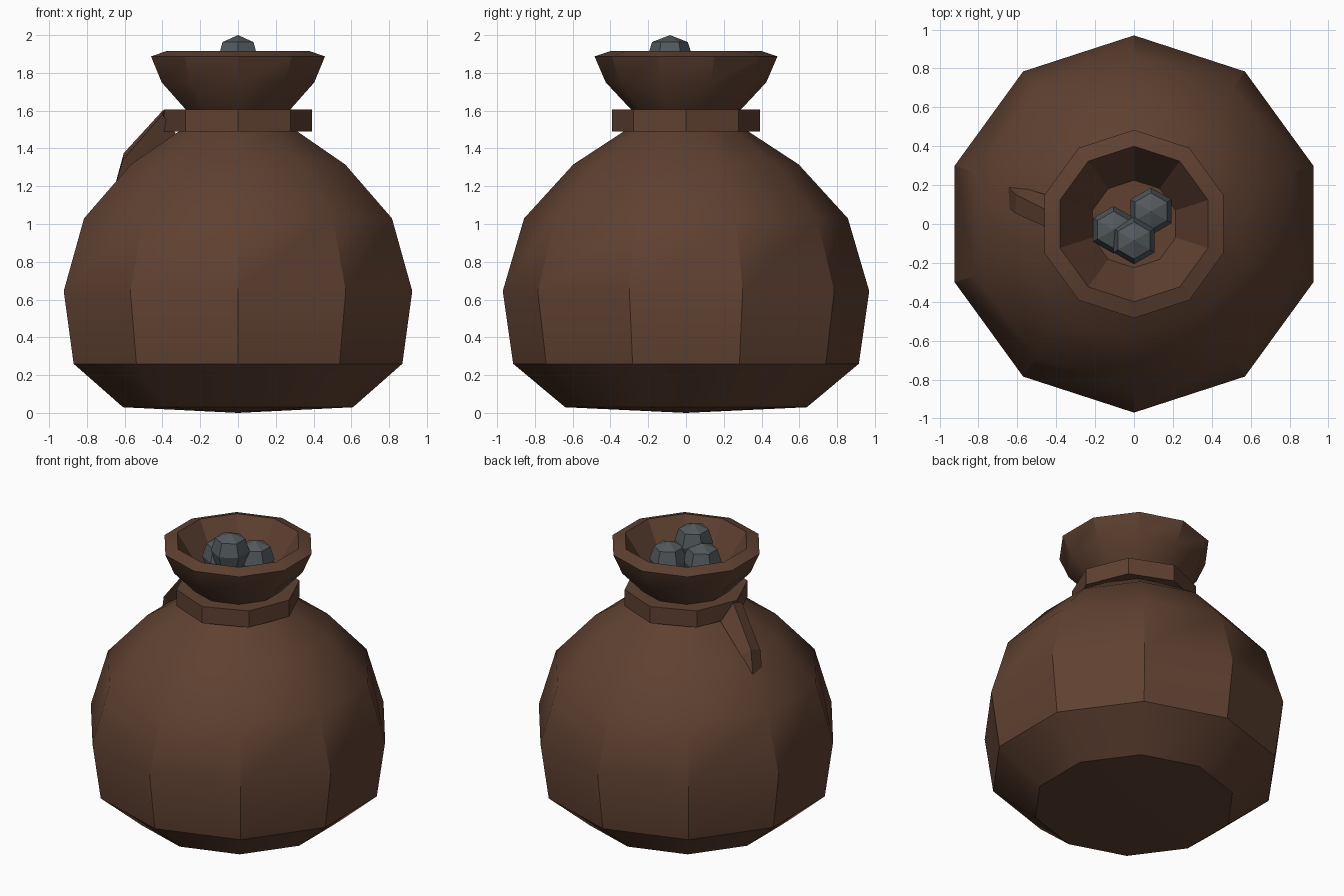
import bpy, bmesh, math
from mathutils import Vector

if "Cube" in bpy.data.objects:
    bpy.data.objects.remove(bpy.data.objects["Cube"])


def material(name, rgb):
    m = bpy.data.materials.new(name)
    m.diffuse_color = (*rgb, 1)
    m.use_nodes = True
    m.node_tree.nodes["Principled BSDF"].inputs["Base Color"].default_value = m.diffuse_color
    return m


LEATHER = material("brown leather", (0.115, 0.053, 0.031))
STONE = material("grey stone", (0.085, 0.099, 0.108))


def make_object(name, bm, mat, angle=None):
    bmesh.ops.remove_doubles(bm, verts=bm.verts, dist=1e-5)
    bmesh.ops.recalc_face_normals(bm, faces=bm.faces)
    mesh = bpy.data.meshes.new(name)
    bm.to_mesh(mesh)
    bm.free()
    mesh.materials.append(mat)
    ob = bpy.data.objects.new(name, mesh)
    bpy.context.collection.objects.link(ob)
    if angle:
        bpy.ops.object.select_all(action='DESELECT')
        ob.select_set(True)
        bpy.context.view_layer.objects.active = ob
        bpy.ops.object.shade_smooth_by_angle(angle=math.radians(angle))
    return ob


def lathe(name, profile, sides, mat, centre=(0, 0, 0), angle=None):
    """Revolve (radius, height) points; one corner points to +y."""
    bm = bmesh.new()
    rings = []
    for r, z in profile:
        ring = []
        for i in range(1 if r == 0 else sides):
            a = math.pi / 2 + math.tau * i / sides
            ring.append(bm.verts.new(Vector(centre) + Vector((r * math.cos(a), r * math.sin(a), z))))
        rings.append(ring)
    for lo, hi in zip(rings, rings[1:]):
        for i in range(sides):
            j = (i + 1) % sides
            quad = [lo[i % len(lo)], lo[j % len(lo)], hi[j % len(hi)], hi[i % len(hi)]]
            bm.faces.new(list(dict.fromkeys(quad)))
    return make_object(name, bm, mat, angle)


# Sack: base, belly, neck, flared mouth, lip and inside floor
lathe("sack", [(0, 0), (0.64, 0.03), (0.915, 0.26), (0.97, 0.645), (0.857, 1.03),
               (0.597, 1.315), (0.33, 1.49), (0.29, 1.605), (0.425, 1.75),
               (0.484, 1.887), (0.4, 1.915), (0.225, 1.64), (0, 1.64)],
      10, LEATHER, angle=30)

# Tie around the neck
lathe("neck_tie", [(0, 1.49), (0.393, 1.49), (0.393, 1.605), (0, 1.605)], 8, LEATHER)

# Loose end of the tie: lofted four-sided sections tapering to an edge
sections = [
    [(-0.35, 0.12, 1.49), (-0.395, 0.045, 1.605), (-0.4, -0.04, 1.58), (-0.33, 0.0, 1.48)],
    [(-0.55, 0.18, 1.33), (-0.605, 0.15, 1.375), (-0.61, 0.055, 1.34), (-0.56, 0.08, 1.27)],
    [(-0.647, 0.19, 1.22), (-0.647, 0.19, 1.22), (-0.64, 0.08, 1.235), (-0.64, 0.08, 1.235)],
]
bm = bmesh.new()
loops = [[bm.verts.new(p) for p in s] for s in sections]
bm.faces.new(loops[0])
for a, b in zip(loops, loops[1:]):
    for i in range(4):
        j = (i + 1) % 4
        bm.faces.new([a[i], a[j], b[j], b[i]])
bmesh.ops.dissolve_degenerate(bm, dist=1e-5, edges=bm.edges)
make_object("tie_end", bm, LEATHER)

# Stones in the mouth, placed by their top points
rock = [(0, -0.25), (0.095, -0.215), (0.122, -0.125), (0.095, -0.037), (0, 0)]
for n, top in enumerate([(0, -0.085, 2.0), (-0.105, -0.03, 1.912), (0.087, 0.065, 1.912)]):
    lathe(f"stone_{n + 1}", rock, 6, STONE, top)
